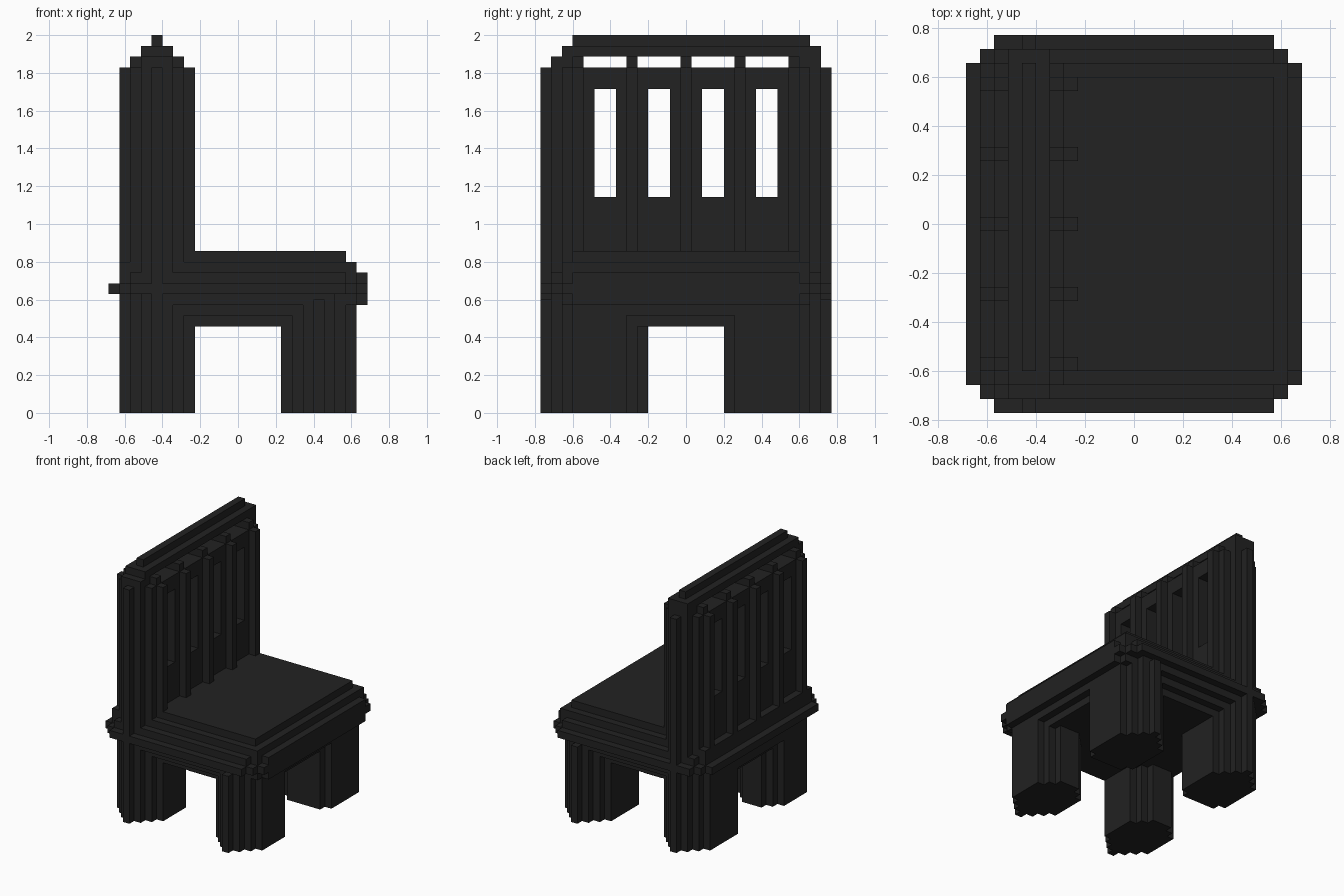
import bpy, bmesh

cube = bpy.data.objects.get("Cube")
if cube:
    bpy.data.objects.remove(cube, do_unlink=True)

U = 2 / 35  # one block

mat = bpy.data.materials.new("charcoal")
mat.use_nodes = True
COL = (0.016, 0.016, 0.016, 1)
mat.diffuse_color = COL
mat.node_tree.nodes["Principled BSDF"].inputs["Base Color"].default_value = COL


def add_prism(bm, bands, z0, z1):
    """Extrude a stepped outline; bands are (y0, y1, x0, x1), ordered along y."""
    right = [(b[3], y) for b in bands for y in b[:2]]
    left = [(b[2], y) for b in reversed(bands) for y in (b[1], b[0])]
    pts = [p for i, p in enumerate(right + left) if i == 0 or p != (right + left)[i - 1]]
    face = bm.faces.new([bm.verts.new((x * U, y * U, z0 * U)) for x, y in pts])
    top = bmesh.ops.extrude_face_region(bm, geom=[face])["geom"]
    bmesh.ops.translate(bm, vec=(0, 0, (z1 - z0) * U),
                        verts=[v for v in top if isinstance(v, bmesh.types.BMVert)])


def make(name, prisms):
    bm = bmesh.new()
    for bands, z0, z1 in prisms:
        add_prism(bm, bands, z0, z1)
    bmesh.ops.recalc_face_normals(bm, faces=bm.faces)
    me = bpy.data.meshes.new(name)
    bm.to_mesh(me)
    bm.free()
    me.materials.append(mat)
    ob = bpy.data.objects.new(name, me)
    bpy.context.collection.objects.link(ob)


def box(x0, x1, y0, y1, z0, z1):
    return ([(y0, y1, x0, x1)], z0, z1)


def layer(steps, z0, z1):
    """Slab symmetric in y; steps are (y limit, x0, x1) from the outside in."""
    lims = [s[0] for s in steps] + [0]
    low = [(-s[0], -lims[i + 1], s[1], s[2]) for i, s in enumerate(steps[:-1])]
    core = [(-steps[-1][0], steps[-1][0], *steps[-1][1:])]
    high = [(-b[1], -b[0], b[2], b[3]) for b in reversed(low)]
    return (low + core + high, z0, z1)


# Legs: fluted outer ends, small steps on the inner ends
def leg(cx, side):
    near = [(-5.5, -4.5, 2.5), (-4.5, -3.5, 1.5)]
    far = [(-4.5, -3.5, 2.5)]
    body_end = -5.5 if side < 0 else -4.5
    steps = [(-13.5, -12.5, .5), (-12.5, -11.5, 1.5), (-11.5, -10.5, 2.5),
             (-10.5, body_end, 3.5)] + (near if side < 0 else far)
    bands = [(a, b, cx - h, cx + h) for a, b, h in steps]
    if side > 0:
        bands = [(-b, -a, x0, x1) for a, b, x0, x1 in reversed(bands)]
    return (bands, 0, 10.5)


for cx, end in ((7.5, "front"), (-7.5, "back")):
    for side, hand in ((-1, "right"), (1, "left")):
        make(f"leg_{end}_{hand}", [leg(cx, side)])

# Seat: stepped apron below, rim at its widest, stepped cushion above
make("apron", [
    layer([(10.5, -10, 10)], 8, 9),
    layer([(11.5, -10, 10), (10.5, -11, 11)], 9, 10),
    layer([(12.5, -9, 9), (11.5, -10, 11), (10.5, -11, 12)], 10, 11),
])
make("rim", [layer([(13.5, -10, 10), (12.5, -11, 11), (11.5, -12, 12)], 11, 12)])
make("seat", [
    layer([(12.5, -10, 10), (11.5, -11, 11), (10.5, -11, 12)], 12, 13),
    layer([(11.5, -11, 11)], 13, 14),
    layer([(10.5, -10, 10)], 14, 15),
])

# Backrest panel with four slots
slots = (-7.5, -2.5, 2.5, 7.5)
edges = [-11.5] + [s + d for s in slots for d in (-1, 1)] + [11.5]
make("back_panel",
     [box(-10, -5, -11.5, 11.5, 12, 20), box(-10, -5, -11.5, 11.5, 30, 32)]
     + [box(-10, -5, edges[i], edges[i + 1], 20, 30) for i in range(0, 10, 2)])

# Fluted side posts of the backrest
for s, hand in ((-1, "right"), (1, "left")):
    flutes = [(-13.5, -12.5, -8, -7), (-12.5, -11.5, -9, -6)]
    if s > 0:
        flutes = [(-b, -a, x0, x1) for a, b, x0, x1 in reversed(flutes)]
    lo, hi = sorted((s * 10.5, s * 12.5))
    make(f"back_post_{hand}", [(flutes, 10.5, 32), box(-9, -6, lo, hi, 32, 33)])

# Upright ribs on both faces of the backrest
for i, y in enumerate((-10, -5, 0, 5, 10)):
    make(f"rib_{i + 1}", [box(-11, -4, y - .5, y + .5, 12, 32),
                          box(-10, -5, y - .5, y + .5, 32, 33)])

# Stepped crest rail
make("crest_rail", [box(-9, -6, -11.5, 12.5, 33, 34),
                    box(-8, -7, -10.5, 11.5, 34, 35)])
